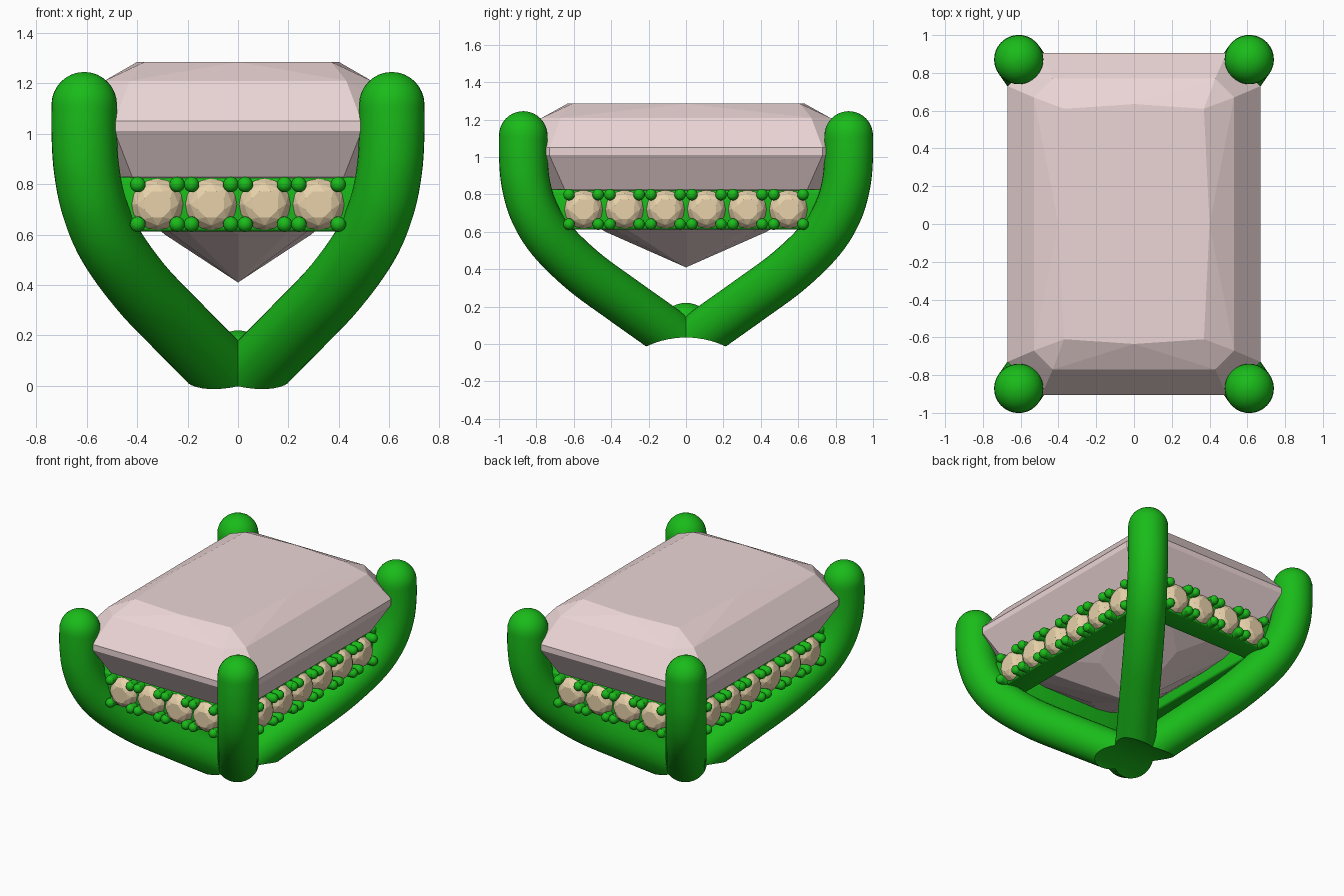
import bpy, bmesh, math
from mathutils import Vector, Matrix

if "Cube" in bpy.data.objects:
    bpy.data.objects.remove(bpy.data.objects["Cube"])


def material(name, rgb):
    m = bpy.data.materials.new(name)
    m.diffuse_color = (*rgb, 1)
    m.use_nodes = True
    m.node_tree.nodes["Principled BSDF"].inputs["Base Color"].default_value = m.diffuse_color
    return m


METAL = material("green_metal", (0.01, 0.5, 0.01))
PINK = material("pink_gem", (0.84, 0.67, 0.67))
CREAM = material("cream_gem", (0.80, 0.64, 0.40))


def finish(bm, name, mat, smooth=False):
    bmesh.ops.recalc_face_normals(bm, faces=bm.faces[:])
    me = bpy.data.meshes.new(name)
    bm.to_mesh(me)
    bm.free()
    ob = bpy.data.objects.new(name, me)
    bpy.context.collection.objects.link(ob)
    me.materials.append(mat)
    bpy.ops.object.select_all(action='DESELECT')
    bpy.context.view_layer.objects.active = ob
    ob.select_set(True)
    if smooth:
        bpy.ops.object.shade_smooth_by_angle(angle=math.radians(40))
    return ob


def hull(points):
    # faceted stone: convex hull of its facet corners
    bm = bmesh.new()
    for p in points:
        bm.verts.new(p)
    res = bmesh.ops.convex_hull(bm, input=bm.verts[:])
    junk = {g for g in res["geom_interior"] + res["geom_unused"] if isinstance(g, bmesh.types.BMVert)}
    bmesh.ops.delete(bm, geom=list(junk), context='VERTS')
    bmesh.ops.dissolve_limit(bm, angle_limit=0.01, verts=bm.verts[:], edges=bm.edges[:])
    return bm


def four(x, y, z):
    return {(sx * x, sy * y, z) for sx in (1, -1) for sy in (1, -1)}


# Centre gem: table, crown step, girdle, pavilion steps, tip
corners = [(0.37, 0.61, 1.285), (0, 0.635, 1.285), (0.40, 0, 1.285),
           (0.43, 0.77, 1.21), (0.53, 0.67, 1.21),
           (0.49, 0.905, 1.05), (0.67, 0.73, 1.05),
           (0.49, 0.905, 1.01), (0.67, 0.73, 1.01),
           (0.42, 0.80, 0.83), (0.57, 0.65, 0.83),
           (0.0, 0.43, 0.60), (0.29, 0.0, 0.60), (0.2, 0.31, 0.60),
           (0, 0, 0.41)]
finish(hull(set().union(*(four(*c) for c in corners))), "centre_gem", PINK)


# Corner prongs: round bar swept along a curve in the diagonal plane
def catmull(pts, n):
    pts = [2 * pts[0] - pts[1]] + pts + [2 * pts[-1] - pts[-2]]
    out = []
    for a, b, c, d in zip(pts, pts[1:], pts[2:], pts[3:]):
        for i in range(n):
            t = i / n
            out.append(0.5 * (2 * b + (c - a) * t + (2 * a - 5 * b + 4 * c - d) * t * t
                              + (3 * b - a - 3 * c + d) * t ** 3))
    return out + [pts[-2]]


R, SEG = 0.13, 32
DIAG = Vector((0.61, 0.87, 0))
SIDE = Vector((-0.87, 0.61, 0)).normalized()
UP = Vector((0, 0, 1))
path = [DIAG * t + UP * z for t, z in ((0, -0.03), (0.1, 0.055), (0.38, 0.23), (0.63, 0.39),
                                       (0.83, 0.56), (0.935, 0.71), (0.985, 0.86), (1, 1.0), (1, 1.115))]
spine = [(p, R) for p in catmull(path, 6)]
for i in range(1, 9):
    a = math.radians(i * 11)
    spine.append((path[-1] + UP * R * math.sin(a), R * math.cos(a)))

bm = bmesh.new()
rings = []
for i, (p, r) in enumerate(spine):
    tan = (spine[min(i + 1, len(spine) - 1)][0] - spine[max(i - 1, 0)][0]).normalized()
    nor = tan.cross(SIDE)
    rings.append([bm.verts.new(p + r * (SIDE * math.cos(k * math.tau / SEG) + nor * math.sin(k * math.tau / SEG)))
                  for k in range(SEG)])
for a, b in zip(rings, rings[1:]):
    for k in range(SEG):
        bm.faces.new((a[k], a[k - 1], b[k - 1], b[k]))
bm.faces.new(rings[0])
bm.faces.new(rings[-1])
prong = finish(bm, "corner_prongs", METAL)

# Hollow the underside where the prongs meet
bm = bmesh.new()
bmesh.ops.create_cone(bm, cap_ends=True, segments=96, radius1=0.5, radius2=0.5, depth=2,
                      matrix=Matrix.Translation((0, 0, -0.465)) @ Matrix.Rotation(math.pi / 2, 4, 'Y'))
cutter = finish(bm, "underside_cutter", METAL)
cutter.hide_render = True
bpy.context.view_layer.objects.active = prong
cut = prong.modifiers.new("cut", 'BOOLEAN')
cut.operation, cut.object, cut.solver = 'DIFFERENCE', cutter, 'EXACT'
bpy.ops.object.modifier_apply(modifier="cut")
bpy.data.objects.remove(cutter)
prong.select_set(True)
bpy.ops.object.shade_smooth_by_angle(angle=math.radians(40))
mir = prong.modifiers.new("mirror", 'MIRROR')
mir.use_axis = (True, True, False)
mir.use_mirror_merge = False

# Rounded web filling the crotch of the four prongs
bm = bmesh.new()
bmesh.ops.create_uvsphere(bm, u_segments=32, v_segments=16, radius=1,
                          matrix=Matrix.Translation((0, 0, 0.13)) @ Matrix.Diagonal((0.10, 0.12, 0.09, 1)))
finish(bm, "base_web", METAL, True)


# Gallery rails, built facing -y then turned to each side
def add_rail(name, turn, face, half, count, pitch):
    rot = Matrix.Rotation(turn, 4, 'Z')
    place = rot @ Matrix.Translation((0, -face, 0.72))
    bm = bmesh.new()
    bmesh.ops.create_cube(bm, size=1, matrix=Matrix.Translation((0, 0.085, 0)) @ Matrix.Diagonal((2 * half, 0.17, 0.215, 1)))
    bmesh.ops.bevel(bm, geom=bm.edges[:], offset=0.015, segments=3, affect='EDGES', profile=0.5)
    xs = [(i - (count - 1) / 2) * pitch for i in range(count)]
    for x in xs:
        # four round-ended claws per stone
        for sx in (-1, 1):
            for sz in (-1, 1):
                at = Matrix.Translation((x + sx * 0.078, -0.012, sz * 0.079))
                bmesh.ops.create_cone(bm, cap_ends=True, segments=14, radius1=0.031, radius2=0.031, depth=0.06,
                                      matrix=at @ Matrix.Rotation(math.pi / 2, 4, 'X'))
                bmesh.ops.create_uvsphere(bm, u_segments=14, v_segments=8, radius=0.031,
                                          matrix=at @ Matrix.Translation((0, -0.026, 0)))
    bmesh.ops.transform(bm, matrix=place, verts=bm.verts[:])
    finish(bm, name + "_rail", METAL, True)

    # small round faceted stones
    for n, x in enumerate(xs):
        pts = [place @ Vector((x, 0.05, 0))]
        for r, y, k, off in ((0.056, -0.05, 8, 0.5), (0.084, -0.034, 8, 0), (0.102, -0.002, 16, 0), (0.102, 0.004, 16, 0)):
            for i in range(k):
                a = (i + off) * math.tau / k
                pts.append(place @ Vector((x + r * math.cos(a), y, r * math.sin(a))))
        finish(hull(pts), f"{name}_stone_{n + 1}", CREAM)


for name, turn in (("front", 0), ("back", math.pi)):
    add_rail(name, turn, 0.80, 0.53, 4, 0.213)
for name, turn in (("right", math.pi / 2), ("left", -math.pi / 2)):
    add_rail(name, turn, 0.565, 0.76, 6, 0.219)
